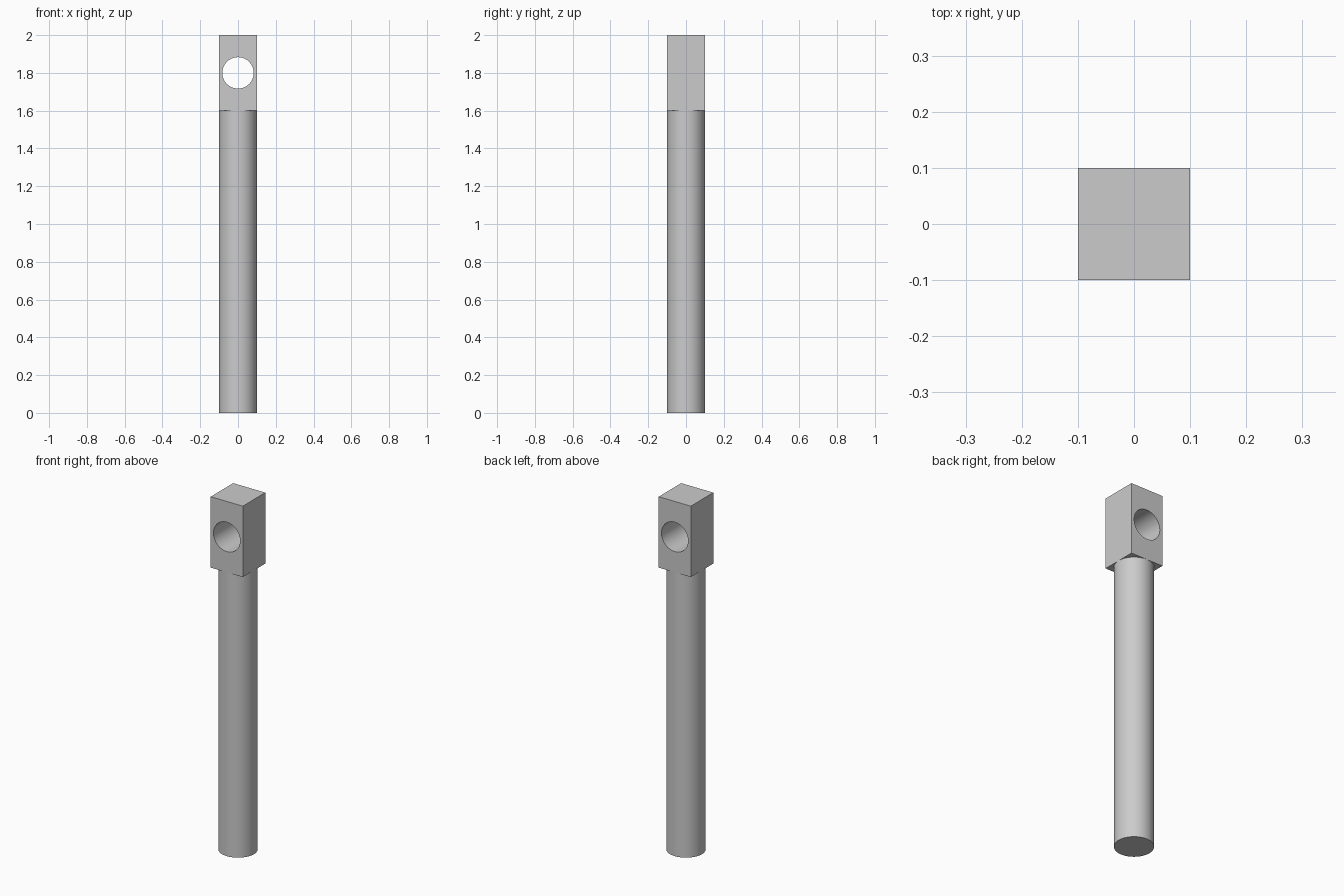
import bpy
import math

cube = bpy.data.objects.get("Cube")
if cube:
    bpy.data.objects.remove(cube, do_unlink=True)

# Single plain grey finish
GREY = (0.6, 0.6, 0.6, 1.0)
grey = bpy.data.materials.new("plain_grey")
grey.use_nodes = True
grey.diffuse_color = GREY
grey.node_tree.nodes["Principled BSDF"].inputs["Base Color"].default_value = GREY

HALF = 0.1          # half width of head and radius of rod
SPLIT = 1.6         # height where the rod meets the head
HEIGHT = 2.0


def finish(name):
    obj = bpy.context.object
    obj.name = name
    obj.data.materials.append(grey)
    return obj


def cylinder(name, radius, depth, location, rotation=(0, 0, 0)):
    bpy.ops.mesh.primitive_cylinder_add(
        vertices=96, radius=radius, depth=depth, location=location, rotation=rotation)
    return finish(name)


def smooth(obj):
    bpy.ops.object.select_all(action="DESELECT")
    obj.select_set(True)
    bpy.context.view_layer.objects.active = obj
    bpy.ops.object.shade_smooth_by_angle(angle=math.radians(30))


# Round rod
rod = cylinder("rod", HALF, SPLIT, (0, 0, SPLIT / 2))
smooth(rod)

# Square head
middle = (SPLIT + HEIGHT) / 2
bpy.ops.mesh.primitive_cube_add(size=1, location=(0, 0, middle))
head = finish("head")
head.scale = (2 * HALF, 2 * HALF, HEIGHT - SPLIT)
bpy.ops.object.transform_apply(location=False, rotation=False, scale=True)

# Round eye through the head, front to back
cutter = cylinder("eye_cutter", 0.083, 1, (0, 0, middle), (math.pi / 2, 0, 0))
cutter.hide_render = True
eye = head.modifiers.new("eye", "BOOLEAN")
eye.operation = "DIFFERENCE"
eye.solver = "EXACT"
eye.object = cutter
bpy.context.view_layer.objects.active = head
bpy.ops.object.modifier_apply(modifier=eye.name)
bpy.data.objects.remove(cutter, do_unlink=True)
smooth(head)
